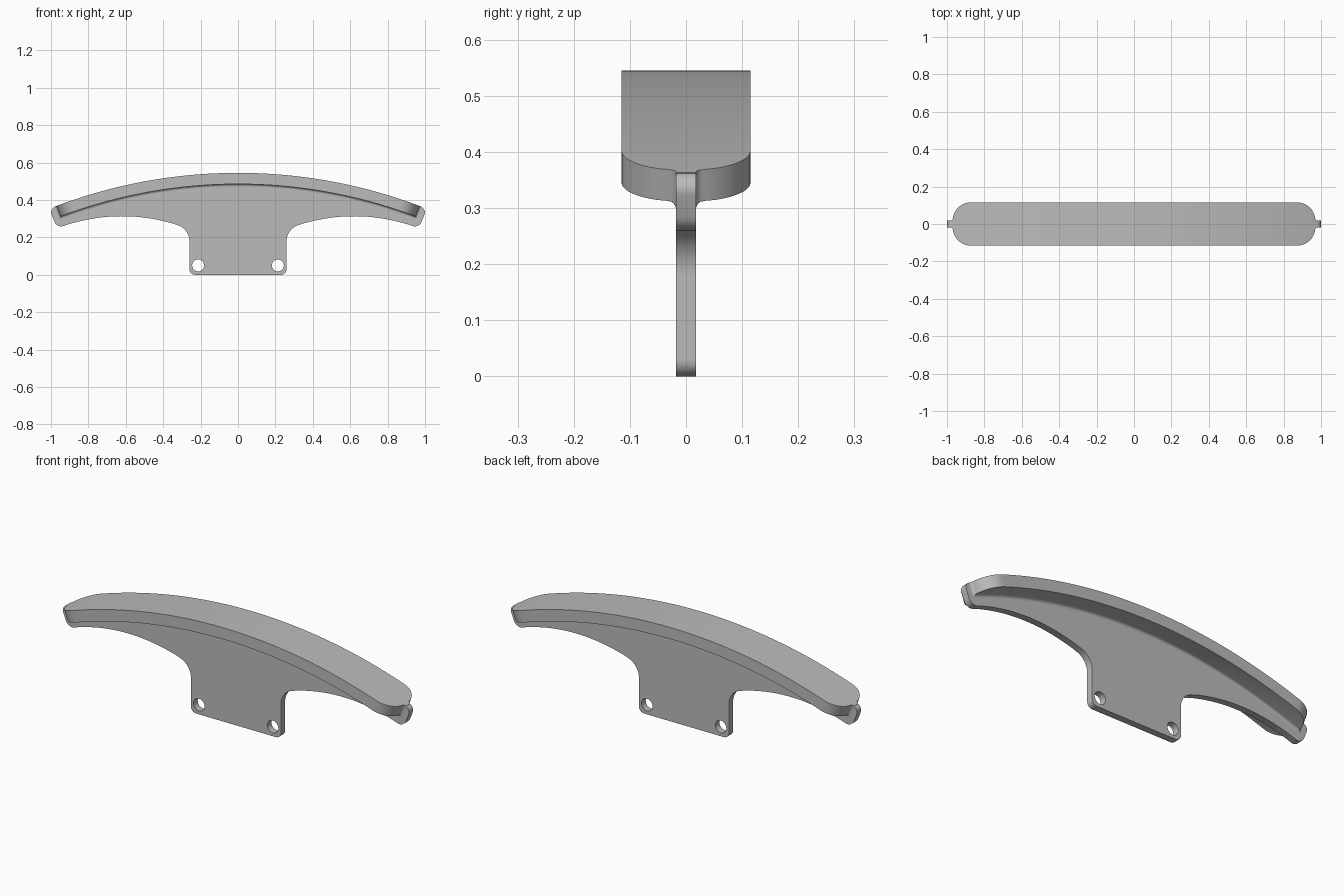
import bpy, bmesh, math
from mathutils import Vector

if "Cube" in bpy.data.objects:
    bpy.data.objects.remove(bpy.data.objects["Cube"])

R, TOP = 2.75, 0.545          # arc radius and crown height
HALF_T, FIL = 0.0175, 0.013   # plate half thickness, joint fillet
BAND_W, BAND_T, CORNER = 0.115, 0.06, 0.1

grey = bpy.data.materials.new("grey")
grey.use_nodes = True
colour = (0.5, 0.5, 0.5, 1)
grey.diffuse_color = colour
grey.node_tree.nodes["Principled BSDF"].inputs["Base Color"].default_value = colour


def arc_z(x, radius=R):
    return TOP - R + math.sqrt(radius * radius - x * x)


def finish(bm, name):
    bmesh.ops.recalc_face_normals(bm, faces=bm.faces)
    me = bpy.data.meshes.new(name)
    bm.to_mesh(me)
    bm.free()
    me.materials.append(grey)
    ob = bpy.data.objects.new(name, me)
    bpy.context.collection.objects.link(ob)
    bpy.ops.object.select_all(action='DESELECT')
    ob.select_set(True)
    bpy.context.view_layer.objects.active = ob
    bpy.ops.object.shade_smooth_by_angle(angle=math.radians(30))
    return ob


def rounded(corners, steps=10):
    """Replace each corner (x, z, radius) by a tangent arc."""
    out = []
    for i, (x, z, r) in enumerate(corners):
        p = Vector((x, z))
        if r == 0:
            out.append(p)
            continue
        a = (Vector(corners[i - 1][:2]) - p).normalized()
        b = (Vector(corners[(i + 1) % len(corners)][:2]) - p).normalized()
        half = a.angle(b) / 2
        centre = p + (a + b).normalized() * r / math.sin(half)
        u = p + a * r / math.tan(half) - centre
        v = p + b * r / math.tan(half) - centre
        sweep = u.angle(v)
        for k in range(steps + 1):
            t = k / steps
            out.append(centre + (u * math.sin((1 - t) * sweep)
                                 + v * math.sin(t * sweep)) / math.sin(sweep))
    return out


# Upright plate: outline of one half, mirrored, with two bolt holes
half = [(0.96 * i / 24, arc_z(0.96 * i / 24, R - 0.004), 0) for i in range(1, 25)]
half += [(1.009, arc_z(1.009), 0.03), (0.968, 0.248, 0.04)]
for i in range(21):
    x = 0.91 - 0.56 * i / 20
    half.append((x, 0.313 - (x - 0.62) ** 2 / 1.9, 0))
half += [(0.26, 0.245, 0.09), (0.26, 0, 0.03)]
corners = half + [(-x, z, r) for x, z, r in reversed(half)]
loops = [rounded(corners)]
for side in (1, -1):
    loops.append([Vector((side * 0.213 + 0.032 * math.cos(a), 0.05 + 0.032 * math.sin(a)))
                  for a in (math.tau * k / 32 for k in range(32))])

curve = bpy.data.curves.new("plate_profile", 'CURVE')
curve.dimensions = '2D'
curve.fill_mode = 'BOTH'
curve.extrude = HALF_T
for loop in loops:
    sp = curve.splines.new('POLY')
    sp.points.add(len(loop) - 1)
    for pt, p in zip(sp.points, loop):
        pt.co = (p.x, p.y, 0, 1)
    sp.use_cyclic_u = True
helper = bpy.data.objects.new("plate_profile", curve)
bm = bmesh.new()
bm.from_mesh(helper.to_mesh())
helper.to_mesh_clear()
bpy.data.objects.remove(helper)
bmesh.ops.remove_doubles(bm, verts=bm.verts, dist=0.0001)
for v in bm.verts:
    v.co = (v.co.x, -v.co.z, v.co.y)
finish(bm, "support_plate")

# Curved band: (arc length, half width) stations with rounded ends
end = R * math.asin(0.97 / R)
stations = [(end - CORNER) * i / 30 for i in range(30)]
stations = [(s, BAND_W) for s in stations]
for k in range(13):
    a = math.pi / 2 * k / 12
    stations.append((end - CORNER + CORNER * math.sin(a),
                     BAND_W - CORNER + CORNER * math.cos(a)))
stations[-1] = (end, HALF_T + FIL)
# small fillet where the band end meets the plate
for k in range(1, 6):
    a = math.pi / 2 * k / 5
    stations.append((end + FIL * (1 - math.cos(a)), HALF_T + FIL * (1 - math.sin(a))))
stations = [(-s, w) for s, w in reversed(stations[1:])] + stations

bm = bmesh.new()
rings = []
for s, w in stations:
    # right side of the cross-section, top edge down to the plate fillet
    prof = [(w, 0), (w, BAND_T)]
    for k in range(6):
        a = math.pi / 2 * k / 5
        prof.append((min(w, HALF_T + FIL * (1 - math.sin(a))),
                     BAND_T + FIL * (1 - math.cos(a))))
    prof += [(-y, d) for y, d in reversed(prof)]
    t = s / R
    rings.append([bm.verts.new(((R - d) * math.sin(t), y, TOP - R + (R - d) * math.cos(t)))
                  for y, d in prof])
for a, b in zip(rings, rings[1:]):
    for i in range(len(a)):
        j = (i + 1) % len(a)
        bm.faces.new((a[i], a[j], b[j], b[i]))
bm.faces.new(rings[0])
bm.faces.new(rings[-1])
bmesh.ops.remove_doubles(bm, verts=bm.verts, dist=0.00005)
finish(bm, "curved_band")
